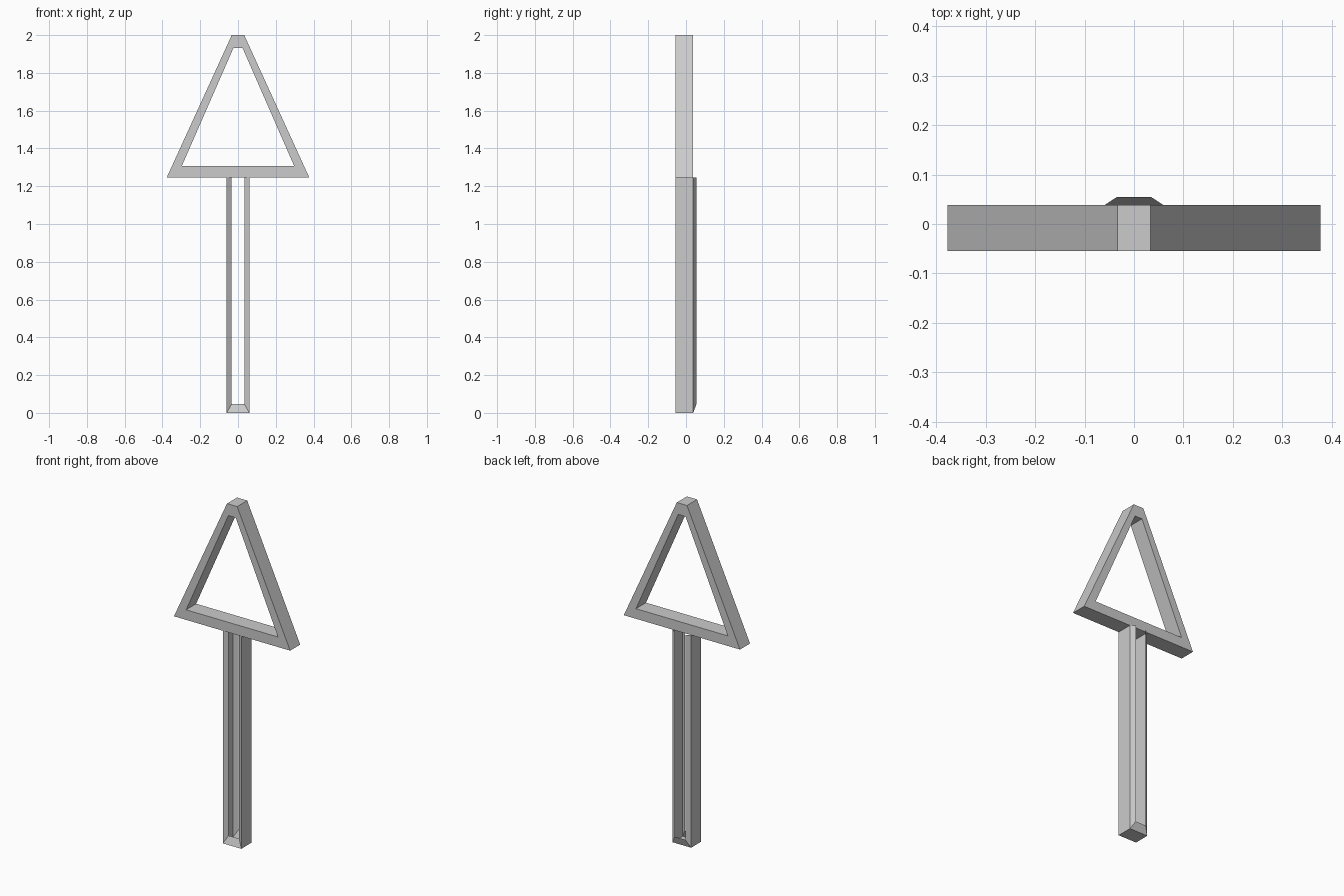
import bpy, bmesh

if "Cube" in bpy.data.objects:
    bpy.data.objects.remove(bpy.data.objects["Cube"])

FRONT, BACK, STEP = -0.055, 0.038, 0.017


def make_object(name, bm):
    mesh = bpy.data.meshes.new(name)
    bm.to_mesh(mesh)
    bm.free()
    obj = bpy.data.objects.new(name, mesh)
    bpy.context.collection.objects.link(obj)
    return obj


def add_loop(bm, points, y):
    return [bm.verts.new((x, y, z)) for x, z in points]


def bridge(bm, a, b, closed=True):
    n = len(a)
    for i in range(n if closed else n - 1):
        j = (i + 1) % n
        bm.faces.new((a[i], a[j], b[j], b[i]))


# Triangular frame with a flat tip and an open centre
outer = [(-0.377, 1.247), (0.377, 1.247), (0.033, 2.0), (-0.033, 2.0)]
inner = [(-0.298, 1.306), (0.298, 1.306), (0.024, 1.932), (-0.024, 1.932)]
bm = bmesh.new()
loops = [add_loop(bm, p, y) for p, y in
         ((outer, FRONT), (outer, BACK), (inner, BACK), (inner, FRONT))]
for k in range(4):
    bridge(bm, loops[k], loops[(k + 1) % 4])
bmesh.ops.recalc_face_normals(bm, faces=bm.faces)
make_object("triangle_frame", bm)

# Hollow post: U-shaped shell, sloped lip sunk in at the front and raised at the back
rim = [(-0.06, 1.247), (-0.06, 0.0), (0.06, 0.0), (0.06, 1.247)]
lip = [(-0.034, 1.247), (-0.034, 0.046), (0.034, 0.046), (0.034, 1.247)]
bm = bmesh.new()
loops = [add_loop(bm, p, y) for p, y in
         ((lip, FRONT + STEP), (rim, FRONT), (rim, BACK), (lip, BACK + STEP))]
for a, b in zip(loops, loops[1:]):
    bridge(bm, a, b, closed=False)
bmesh.ops.recalc_face_normals(bm, faces=bm.faces)
make_object("hollow_post", bm)
